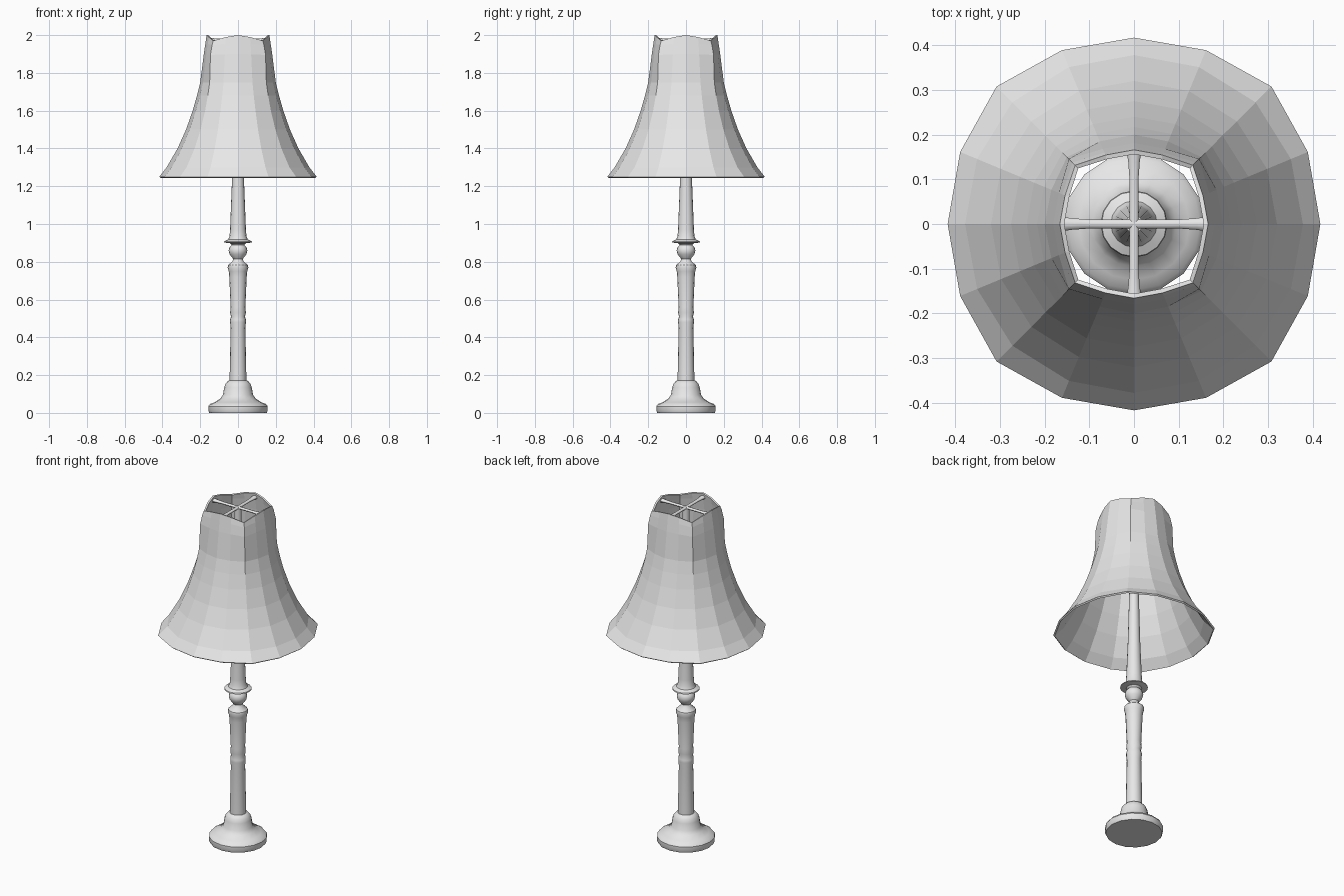
import bpy, bmesh, math
from mathutils import Vector

if "Cube" in bpy.data.objects:
    bpy.data.objects.remove(bpy.data.objects["Cube"])

grey = bpy.data.materials.new("light_grey")
grey.diffuse_color = (0.8, 0.8, 0.8, 1)
grey.use_nodes = True
grey.node_tree.nodes["Principled BSDF"].inputs["Base Color"].default_value = grey.diffuse_color


def ring_object(name, rings, cap_start=False, cap_end=False, smooth=None):
    """Skin a list of point rings into a tube."""
    bm = bmesh.new()
    loops = [[bm.verts.new(p) for p in ring] for ring in rings]
    n = len(loops[0])
    for a, b in zip(loops, loops[1:]):
        for i in range(n):
            j = (i + 1) % n
            bm.faces.new((a[i], a[j], b[j], b[i]))
    if cap_start:
        bm.faces.new(loops[0][::-1])
    if cap_end:
        bm.faces.new(loops[-1])
    if cap_start and cap_end:
        bmesh.ops.recalc_face_normals(bm, faces=bm.faces)
    mesh = bpy.data.meshes.new(name)
    bm.to_mesh(mesh)
    bm.free()
    ob = bpy.data.objects.new(name, mesh)
    bpy.context.collection.objects.link(ob)
    mesh.materials.append(grey)
    if smooth:
        bpy.ops.object.select_all(action='DESELECT')
        ob.select_set(True)
        bpy.context.view_layer.objects.active = ob
        bpy.ops.object.shade_smooth_by_angle(angle=math.radians(smooth))
    return ob


def circle(r, z, n=16):
    return [(r * math.cos(2 * math.pi * i / n), r * math.sin(2 * math.pi * i / n), z)
            for i in range(n)]


def lathe(name, profile):
    return ring_object(name, [circle(r, z) for r, z in profile], True, True, 35)


# Stepped foot
lathe("base", [(0.152, 0), (0.157, 0.012), (0.157, 0.035), (0.148, 0.047), (0.125, 0.056),
               (0.095, 0.075), (0.08, 0.095), (0.073, 0.135), (0.066, 0.155),
               (0.053, 0.169), (0.04, 0.173)])

# Turned column
lathe("column", [(0.044, 0.165), (0.044, 0.2), (0.039, 0.45), (0.042, 0.48), (0.042, 0.495),
                 (0.037, 0.51), (0.042, 0.53), (0.039, 0.56), (0.046, 0.72), (0.049, 0.75),
                 (0.055, 0.768), (0.052, 0.782), (0.03, 0.802), (0.025, 0.815),
                 (0.045, 0.84), (0.05, 0.86), (0.045, 0.877), (0.034, 0.889), (0.042, 0.898),
                 (0.075, 0.902), (0.073, 0.908), (0.052, 0.918), (0.045, 0.935),
                 (0.042, 0.97), (0.033, 1.2), (0.028, 1.4), (0.02, 1.7), (0.02, 1.975)])


# Bell shade: round below, squared-off scalloped rim on top
# rows: z, radius on the axes, radius between, radius on the diagonals, dip at the diagonals
rows = [(1.25, 0.417, 0.421, 0.435, 0), (1.3, 0.378, 0.38, 0.385, 0), (1.4, 0.32, 0.322, 0.325, 0),
        (1.5, 0.275, 0.277, 0.28, 0), (1.6, 0.24, 0.242, 0.246, 0), (1.68, 0.217, 0.218, 0.226, 0),
        (1.75, 0.2, 0.2, 0.212, 0), (1.9, 0.181, 0.182, 0.206, 0.005),
        (1.96, 0.172, 0.173, 0.195, 0.015), (2.0, 0.166, 0.167, 0.186, 0.03)]
rings = []
for z, axis, between, diagonal, dip in rows:
    ring = []
    for i in range(16):
        a = i * math.pi / 8
        k = (0, 1, 2, 1)[i % 4]
        r = (axis, between, diagonal)[k]
        ring.append((r * math.cos(a), r * math.sin(a), z - dip * (0, 0.35, 1)[k]))
    rings.append(ring)
shade = ring_object("lamp_shade", rings)
solid = shade.modifiers.new("thickness", 'SOLIDIFY')
solid.thickness = 0.01
solid.offset = -1

# Crossed carrier bars that flare where they meet the shade
for name, turn in (("carrier_bar_x", 0), ("carrier_bar_y", math.pi / 2)):
    sections = [(-0.16, 0.016), (-0.14, 0.013), (-0.1, 0.01), (0.1, 0.01), (0.14, 0.013), (0.16, 0.016)]
    bar = ring_object(name, [[(x, r * math.cos(i * math.pi / 4), 1.975 + 0.7 * r * math.sin(i * math.pi / 4))
                              for i in range(8)] for x, r in sections], True, True, 50)
    bar.rotation_euler.z = turn
